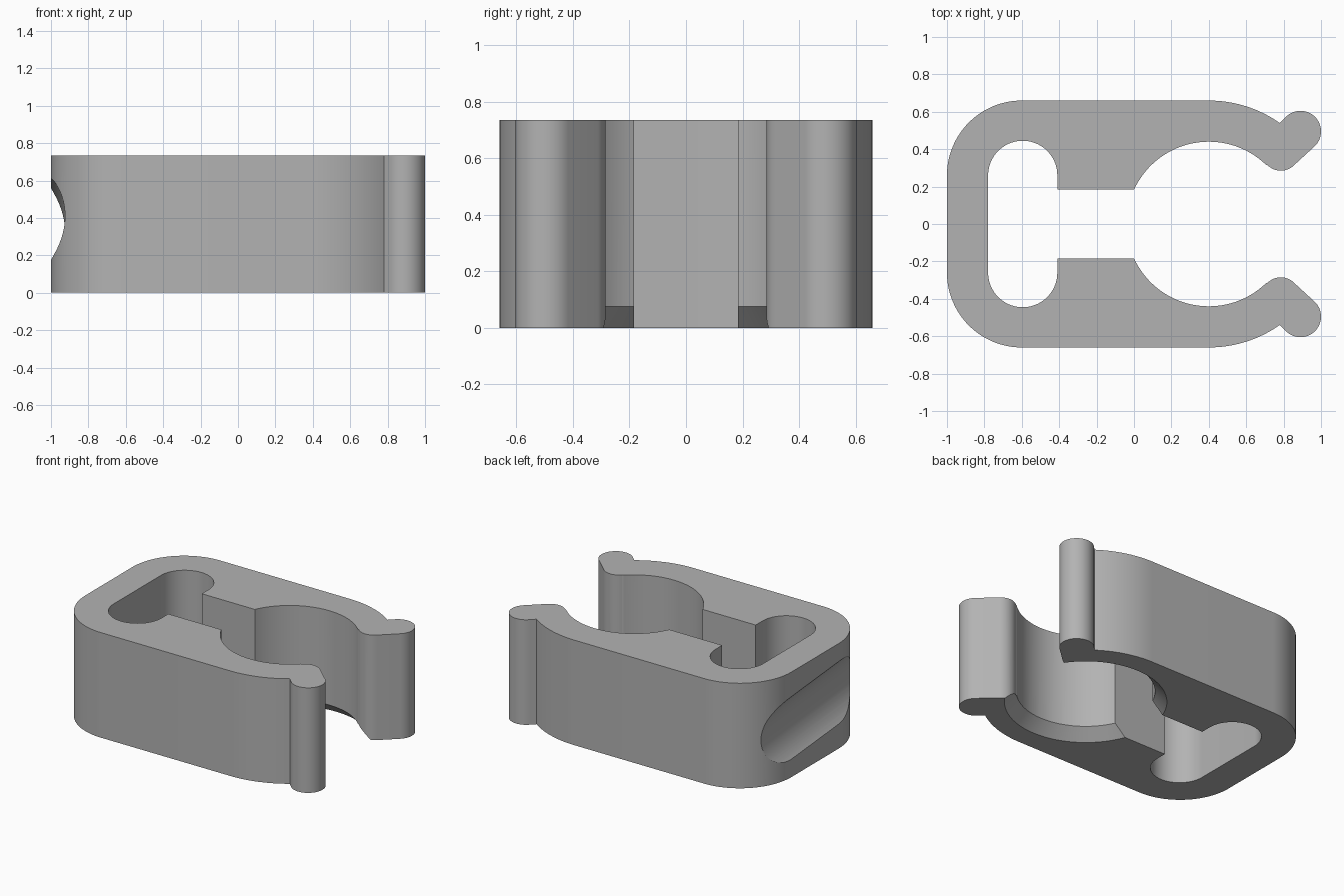
import bpy, bmesh, math
from mathutils import Matrix

cube = bpy.data.objects.get("Cube")
if cube:
    bpy.data.objects.remove(cube, do_unlink=True)

HEIGHT = 0.735
BORE_X, BORE_R = 0.4, 0.44

grey = bpy.data.materials.new("plain_grey")
grey.use_nodes = True
grey.diffuse_color = (0.45, 0.45, 0.45, 1)
grey.node_tree.nodes["Principled BSDF"].inputs["Base Color"].default_value = grey.diffuse_color


def arc(cx, cy, r, start, end, steps):
    """Points on an arc, angles in degrees."""
    angles = [math.radians(start + (end - start) * i / steps) for i in range(steps + 1)]
    return [(cx + r * math.cos(a), cy + r * math.sin(a)) for a in angles]


def make_object(name, bm):
    bmesh.ops.recalc_face_normals(bm, faces=bm.faces)
    mesh = bpy.data.meshes.new(name)
    bm.to_mesh(mesh)
    bm.free()
    mesh.materials.append(grey)
    obj = bpy.data.objects.new(name, mesh)
    bpy.context.collection.objects.link(obj)
    return obj


def make_cutter(name, r1, r2, depth, matrix, segments=128):
    bm = bmesh.new()
    bmesh.ops.create_cone(bm, cap_ends=True, segments=segments,
                          radius1=r1, radius2=r2, depth=depth, matrix=matrix)
    obj = make_object(name, bm)
    obj.hide_render = True
    return obj


# Half outline: back wall, outer shoulder, rounded lip, bore, jaw block, slot
half = arc(-0.6, 0.26, 0.4, 180, 90, 32)
half += arc(BORE_X, 0, 0.66, 90, 54.9, 20)
half += arc(0.89, 0.495, 0.11, 135, -45, 32)
half += arc(0.785, 0.385, 0.1, -45, -135, 18)
half += arc(BORE_X, 0, BORE_R, 46, 155.2, 48)
half += [(-0.41, 0.185)]
half += arc(-0.595, 0.26, 0.185, 0, 180, 36)
outline = half + [(x, -y) for x, y in reversed(half)]

# Clip body, extruded from the mirrored outline
bm = bmesh.new()
base = bm.faces.new([bm.verts.new((x, y, 0)) for x, y in outline])
top = bmesh.ops.extrude_face_region(bm, geom=[base], use_keep_orig=True)
bmesh.ops.translate(bm, vec=(0, 0, HEIGHT),
                    verts=[g for g in top["geom"] if isinstance(g, bmesh.types.BMVert)])
body = make_object("clip_body", bm)

# Chamfer under the bore and slightly tilted groove across the back wall
cutters = [
    make_cutter("bore_chamfer_cutter", BORE_R + 0.135, BORE_R - 0.045, 0.18,
                Matrix.Translation((BORE_X, 0, 0.03))),
    make_cutter("back_groove_cutter", 0.354, 0.354, 3,
                Matrix.Translation((-1.279, 0, HEIGHT / 2))
                @ Matrix.Rotation(math.radians(90 - 5), 4, 'X')),
]

bpy.ops.object.select_all(action='DESELECT')
bpy.context.view_layer.objects.active = body
body.select_set(True)
for cutter in cutters:
    mod = body.modifiers.new(cutter.name, 'BOOLEAN')
    mod.operation = 'DIFFERENCE'
    mod.solver = 'EXACT'
    mod.object = cutter
    bpy.ops.object.modifier_apply(modifier=mod.name)
    bpy.data.objects.remove(cutter, do_unlink=True)

bpy.ops.object.shade_smooth_by_angle(angle=math.radians(25))
